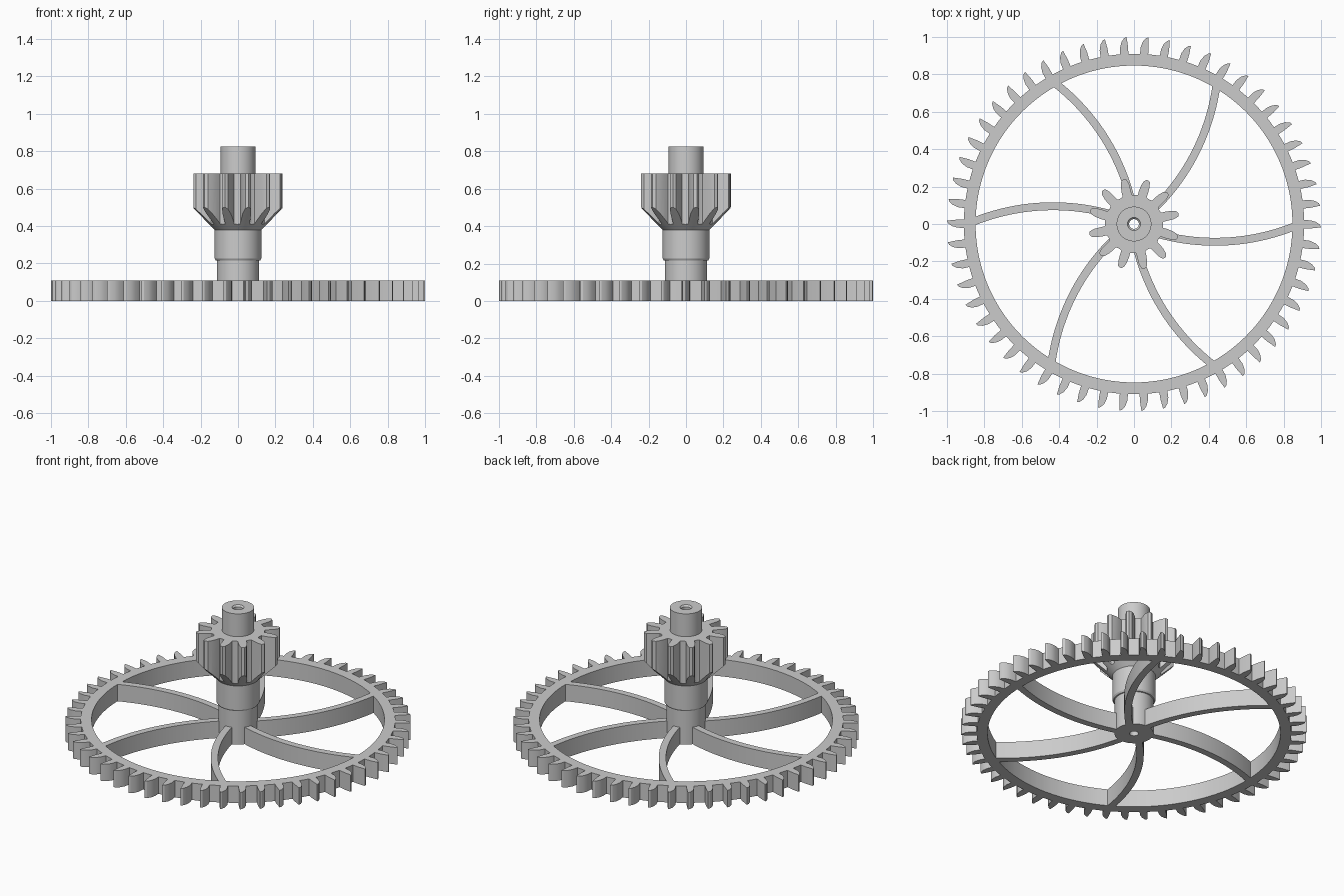
import bpy, bmesh, math
from mathutils import Matrix

cube = bpy.data.objects.get("Cube")
if cube:
    bpy.data.objects.remove(cube, do_unlink=True)

GREY = (0.6, 0.6, 0.6, 1.0)
metal = bpy.data.materials.new("grey metal")
metal.use_nodes = True
metal.diffuse_color = GREY
metal.node_tree.nodes["Principled BSDF"].inputs["Base Color"].default_value = GREY


def finish(bm, name, angle=25):
    bmesh.ops.recalc_face_normals(bm, faces=bm.faces)
    mesh = bpy.data.meshes.new(name)
    bm.to_mesh(mesh)
    bm.free()
    obj = bpy.data.objects.new(name, mesh)
    bpy.context.collection.objects.link(obj)
    mesh.materials.append(metal)
    smooth(obj, angle)
    return obj


def smooth(obj, angle=25):
    bpy.ops.object.select_all(action='DESELECT')
    obj.select_set(True)
    bpy.context.view_layer.objects.active = obj
    bpy.ops.object.shade_smooth_by_angle(angle=math.radians(angle))


def polar(r, a, z):
    return (r * math.cos(a), r * math.sin(a), z)


def loft(bm, loops, cyclic):
    """Join vertex loops with quads; cyclic also joins the last to the first."""
    n = len(loops[0])
    pairs = list(zip(loops, loops[1:]))
    if cyclic:
        pairs.append((loops[-1], loops[0]))
    for p, q in pairs:
        for i in range(n):
            j = (i + 1) % n
            bm.faces.new((p[i], p[j], q[j], q[i]))


def gear(name, count, tooth, turn, inner, z0, z1):
    """Toothed ring: tooth is a list of (degrees, radius) around its centre."""
    outline = [(math.radians(turn + k * 360 / count + a), r)
               for k in range(count) for a, r in tooth]
    bm = bmesh.new()
    rings = [[bm.verts.new(polar(r if outer else inner, a, z)) for a, r in outline]
             for outer, z in ((0, z0), (1, z0), (1, z1), (0, z1))]
    loft(bm, rings, True)
    return finish(bm, name)


def revolve(name, profile, closed, steps=64):
    """Turn (radius, height) points about the z axis."""
    bm = bmesh.new()
    rings = [[bm.verts.new(polar(r, 2 * math.pi * i / steps, z)) for i in range(steps)]
             for r, z in profile]
    loft(bm, rings, closed)
    if not closed:
        bm.faces.new(rings[0])
        bm.faces.new(rings[-1])
    return finish(bm, name)


# Large toothed rim
RIM_TOOTH = [(-1.45, 0.91), (-1.4, 0.95), (-1.05, 1.0), (-0.3, 0.995), (0.6, 0.975),
             (1.2, 0.945), (1.3, 0.91), (3.3, 0.91)]
HEIGHT = 0.108
gear("toothed_rim", 54, RIM_TOOTH, 0, 0.847, 0, HEIGHT)

# Six curved spokes, each an arc-shaped bar
CENTRE_X, CENTRE_Y, RADIUS, HALF = 0.433, 1.045, 1.14, 0.021
start = math.asin((0.085 - CENTRE_X) / RADIUS)
end = math.asin((0.86 - CENTRE_X) / RADIUS)
for k in range(6):
    bm = bmesh.new()
    sections = []
    for i in range(21):
        t = start + (end - start) * i / 20
        sections.append([bm.verts.new((CENTRE_X + (RADIUS + d) * math.sin(t),
                                       CENTRE_Y - (RADIUS + d) * math.cos(t), z))
                         for d, z in ((-HALF, 0), (HALF, 0), (HALF, HEIGHT), (-HALF, HEIGHT))])
    loft(bm, sections, False)
    bm.faces.new(sections[0])
    bm.faces.new(sections[-1])
    bm.transform(Matrix.Rotation(math.radians(60 * k), 4, 'Z'))
    finish(bm, f"spoke_{k + 1}")

# Stepped hub shaft with a through bore
revolve("hub_shaft", [(0.026, 0), (0.113, 0), (0.113, 0.215), (0.119, 0.217), (0.125, 0.227),
                      (0.125, 0.385), (0.093, 0.385), (0.093, 0.825), (0.035, 0.825),
                      (0.026, 0.815)], True)

# Small pinion, its lower end trimmed to a cone
PINION_TOOTH = [(-9, 0.157), (-8, 0.18), (-6.5, 0.215), (-4, 0.241), (0, 0.246), (3.5, 0.235),
                (6, 0.21), (8, 0.18), (9, 0.157), (15, 0.154)]
pinion = gear("pinion", 12, PINION_TOOTH, 13.5, 0.085, 0.375, 0.68)
cutter = revolve("pinion_trim", [(0.125, 0.38), (0.265, 0.52), (0.265, 0.72)], False)
cutter.hide_render = True
trim = pinion.modifiers.new("trim", 'BOOLEAN')
trim.operation = 'INTERSECT'
trim.solver = 'EXACT'
trim.object = cutter
bpy.ops.object.select_all(action='DESELECT')
pinion.select_set(True)
bpy.context.view_layer.objects.active = pinion
bpy.ops.object.modifier_apply(modifier=trim.name)
bpy.data.objects.remove(cutter, do_unlink=True)
smooth(pinion)
